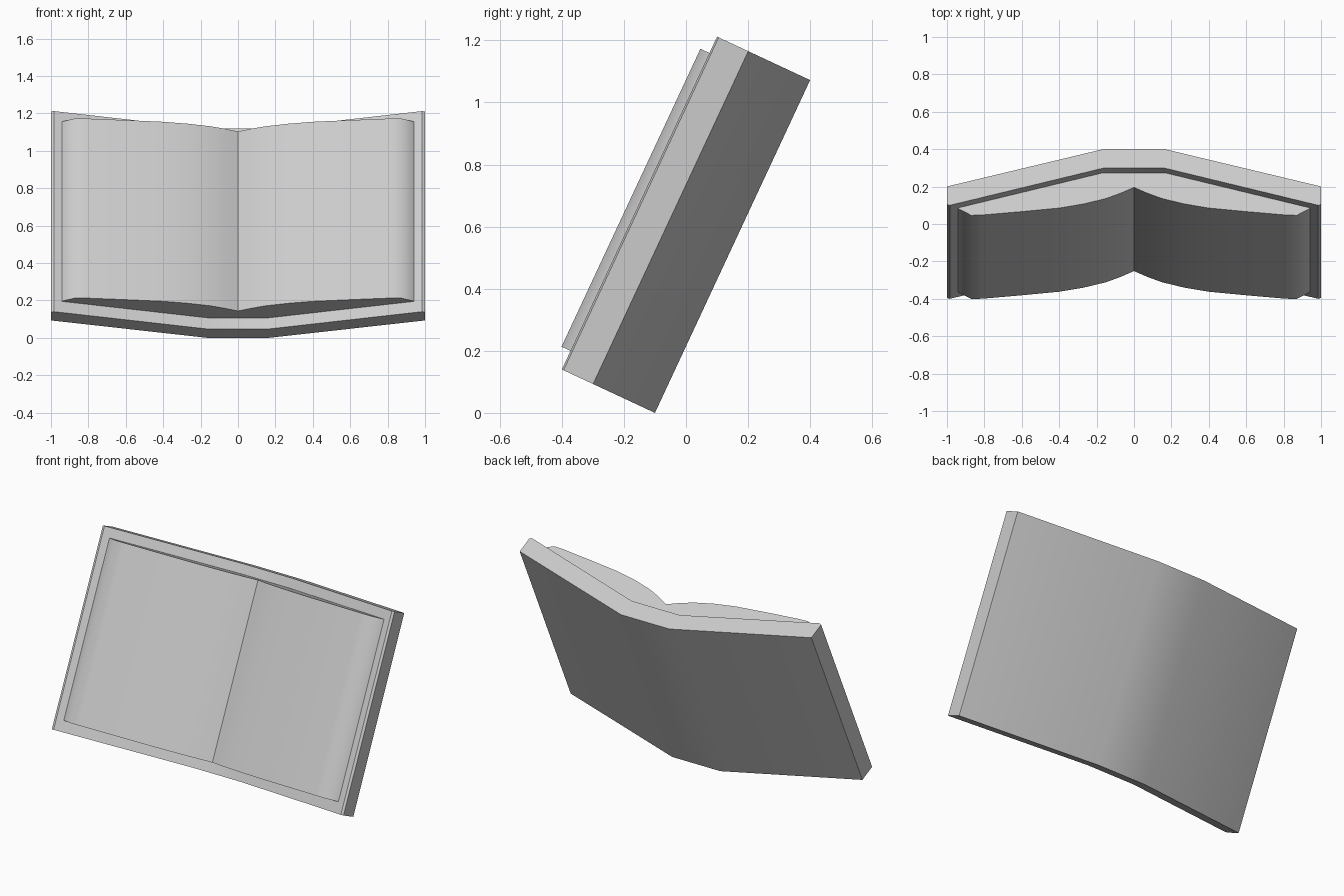
import bpy, math
from mathutils import Vector

if "Cube" in bpy.data.objects:
    bpy.data.objects.remove(bpy.data.objects["Cube"])

TILT = math.radians(25)
UP = Vector((0, math.sin(TILT), math.cos(TILT)))      # along the page height
OUT = Vector((0, -math.cos(TILT), math.sin(TILT)))    # towards the reader
ORIGIN = Vector((0, -0.1, 0))                         # foot of the spine


def place(x, t, s):
    return ORIGIN + Vector((x, 0, 0)) + OUT * t + UP * s


def extrude_profile(name, half, s0, s1):
    """Mirror a right-hand (x, t) outline about x = 0 and extrude it up the book."""
    outline = half + [(-x, t) for x, t in reversed(half) if x > 0]
    n = len(outline)
    verts = [place(x, t, s) for s in (s0, s1) for x, t in outline]
    faces = [(i, (i + 1) % n, n + (i + 1) % n, n + i) for i in range(n)]
    faces += [tuple(reversed(range(n))), tuple(range(n, 2 * n))]
    mesh = bpy.data.meshes.new(name)
    mesh.from_pydata(verts, [], faces)
    mesh.update()
    obj = bpy.data.objects.new(name, mesh)
    bpy.context.collection.objects.link(obj)
    bpy.ops.object.select_all(action='DESELECT')
    obj.select_set(True)
    bpy.context.view_layer.objects.active = obj
    bpy.ops.object.mode_set(mode='EDIT')
    bpy.ops.mesh.select_all(action='SELECT')
    bpy.ops.mesh.normals_make_consistent(inside=False)
    bpy.ops.object.mode_set(mode='OBJECT')
    bpy.ops.object.shade_smooth_by_angle(angle=math.radians(50 if name == "page_block" else 30))
    return obj


# Folded cover: flat spine with two boards opening forward
cover = [(0.165, 0), (1.0, 0.22), (1.0, 0.325), (0.985, 0.331), (0.165, 0.112)]
extrude_profile("cover", cover, 0.0, 1.183)

# Open page block: curved leaves dipping to the central gutter
pages = [(0.165, 0.108), (0.945, 0.316), (0.935, 0.326), (0.87, 0.363), (0.81, 0.361),
         (0.6, 0.341), (0.4, 0.320), (0.27, 0.296), (0.15, 0.264), (0.07, 0.232),
         (0.0, 0.198)]
extrude_profile("page_block", pages, 0.066, 1.125)
